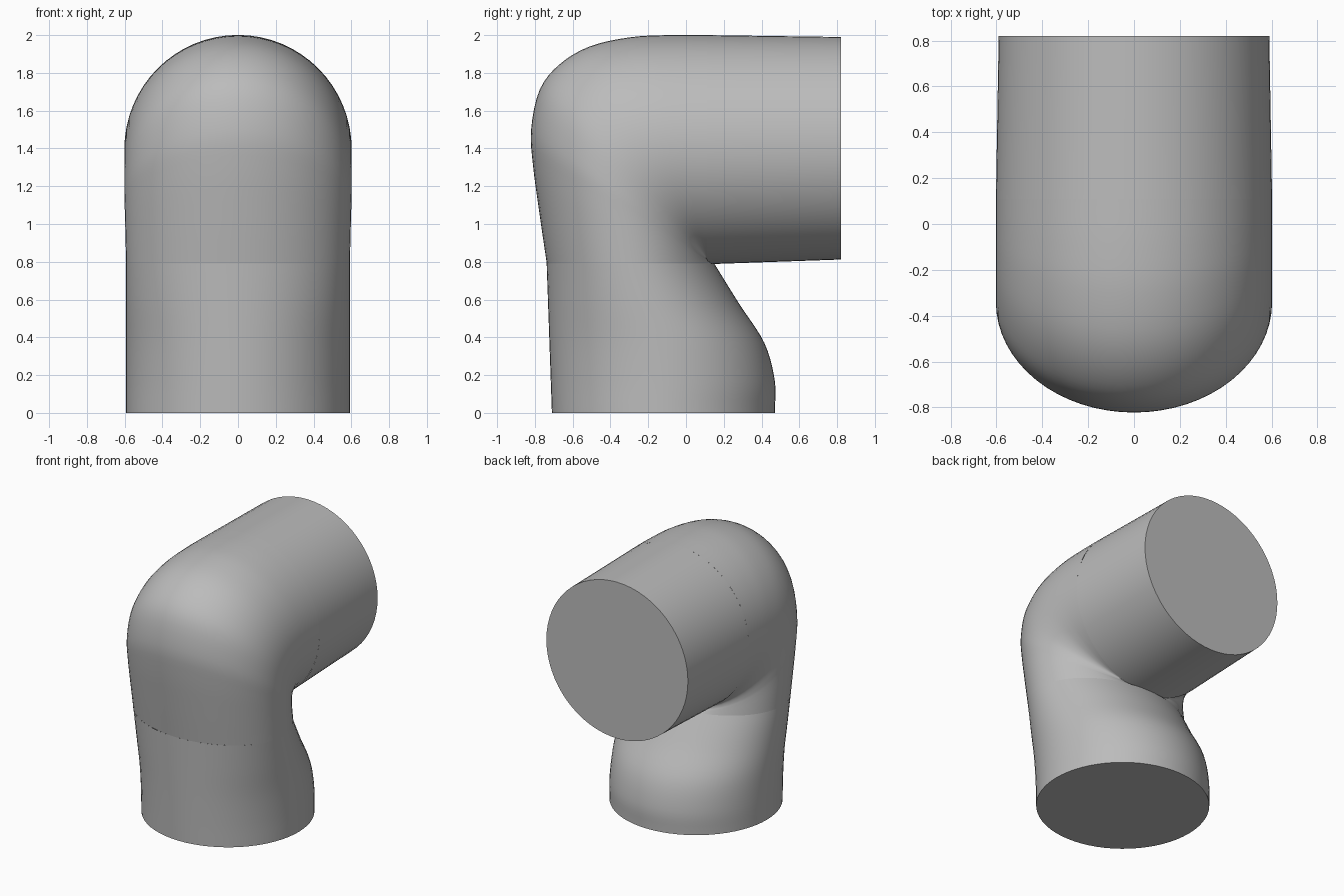
import bpy
import bmesh
import math
from mathutils import Vector

cube = bpy.data.objects.get("Cube")
if cube:
    bpy.data.objects.remove(cube, do_unlink=True)

grey = bpy.data.materials.new("plain grey")
grey.use_nodes = True
grey.diffuse_color = (0.5, 0.5, 0.5, 1)
grey.node_tree.nodes["Principled BSDF"].inputs["Base Color"].default_value = (0.5, 0.5, 0.5, 1)

SIDES = 64


def smooth_path(points, steps):
    """Catmull-Rom curve through tuples of any length."""
    pts = [Vector(p) for p in points]
    pts = [2 * pts[0] - pts[1]] + pts + [2 * pts[-1] - pts[-2]]
    path = []
    for a, b, c, d in zip(pts, pts[1:], pts[2:], pts[3:]):
        for i in range(steps):
            t = i / steps
            path.append(0.5 * (2 * b + (c - a) * t + (2 * a - 5 * b + 4 * c - d) * t * t
                               + (3 * b - a - 3 * c + d) * t ** 3))
    return path + [pts[-2]]


def tube(name, sections, cap=None):
    """Loft ellipses; each section is (inner y, z), (outer y, z), half width."""
    bm = bmesh.new()
    rings = []
    for inner, outer, width in sections:
        mid = (Vector(inner) + Vector(outer)) / 2
        arm = Vector(outer) - mid
        ring = []
        for i in range(SIDES):
            a = math.tau * i / SIDES
            p = mid + arm * math.cos(a)
            ring.append(bm.verts.new((width * math.sin(a), p.x, p.y)))
        rings.append(ring)
    for low, high in zip(rings, rings[1:]):
        for i in range(SIDES):
            j = (i + 1) % SIDES
            bm.faces.new((low[i], low[j], high[j], high[i]))
    if cap is not None:
        bm.faces.new(rings[cap])
    bmesh.ops.remove_doubles(bm, verts=bm.verts, dist=0.0001)
    bmesh.ops.recalc_face_normals(bm, faces=bm.faces)
    # an open shell must face away from its own axis
    side = max(bm.faces, key=lambda f: f.calc_center_median().x)
    if side.normal.x < 0:
        bmesh.ops.reverse_faces(bm, faces=bm.faces)
    mesh = bpy.data.meshes.new(name)
    bm.to_mesh(mesh)
    bm.free()
    mesh.materials.append(grey)
    obj = bpy.data.objects.new(name, mesh)
    bpy.context.collection.objects.link(obj)
    bpy.ops.object.select_all(action="DESELECT")
    obj.select_set(True)
    bpy.context.view_layer.objects.active = obj
    bpy.ops.object.shade_smooth_by_angle(angle=math.radians(40))


# Lower pipe: round foot, pinched towards the bend at the back
back = smooth_path([(0.47, 0), (0.47, 0.17), (0.415, 0.37), (0.28, 0.58), (0.15, 0.79)], 5)
tube("lower_pipe", [((y, z), (-0.71 - 0.035 * z, z), 0.592) for y, z in back], cap=0)

# Elbow: sections fan around the inside corner
outline = smooth_path([(-0.737, 0.79), (-0.775, 1.05), (-0.81, 1.31), (-0.82, 1.5),
                       (-0.775, 1.71), (-0.67, 1.845), (-0.51, 1.94), (-0.3, 1.988),
                       (-0.1, 2.0), (0.11, 2.0)], 4)
last = len(outline) - 1
tube("elbow", [((0.15 - 0.04 * i / last, 0.79), p, 0.592 + 0.01 * min(1, 3 * i / last))
               for i, p in enumerate(outline)])

# Upper pipe: nearly straight, closed at the rear
tube("upper_pipe", [((0.11, 0.787), (0.11, 2.0), 0.602),
                    ((0.82, 0.812), (0.82, 1.99), 0.59)], cap=-1)
